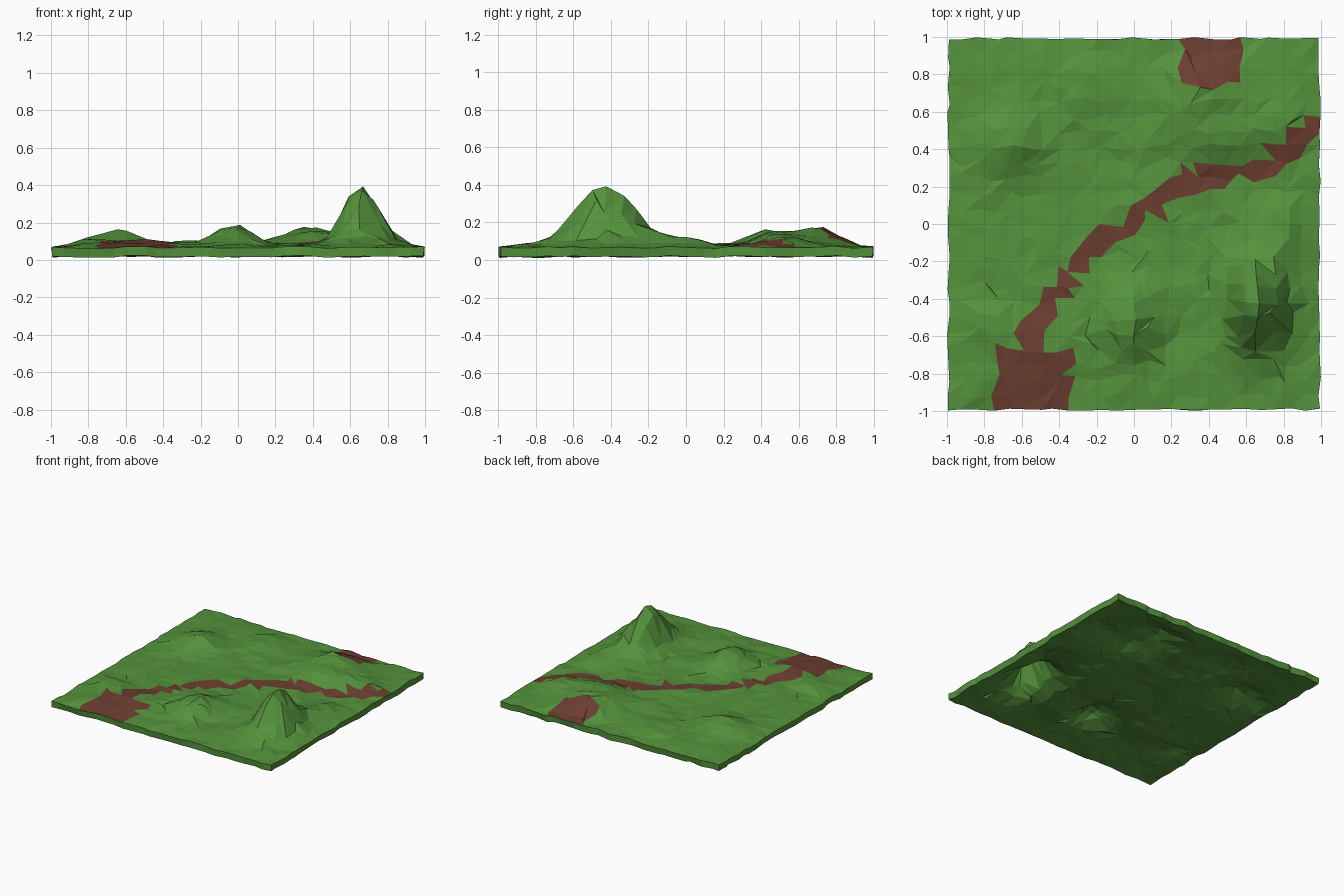
import bpy, bmesh, math, random
from mathutils import Vector, noise

if "Cube" in bpy.data.objects:
    bpy.data.objects.remove(bpy.data.objects["Cube"])

random.seed(7)
N = 24          # cells per side
HALF = 0.992    # half width of the slab
CELL = 2 * HALF / N

# hills: x, y, height, x spread, y spread
HILLS = [
    (0.655, -0.43, 0.275, 0.092, 0.150),   # main peak
    (0.68, -0.40, 0.045, 0.15, 0.26),      # its foot
    (0.78, -0.05, 0.045, 0.08, 0.12),      # north spur
    (-0.03, -0.52, 0.115, 0.10, 0.13),     # middle hill
    (-0.66, 0.44, 0.080, 0.13, 0.12),      # left hill
    (0.42, 0.46, 0.070, 0.16, 0.09),       # back right ridge
    (0.40, 0.70, 0.085, 0.17, 0.12),
    (0.74, 0.52, 0.040, 0.12, 0.10),
    (-0.55, -0.66, 0.030, 0.16, 0.12),     # rise below the path
    (-0.80, -0.54, 0.035, 0.08, 0.08),
    (-0.25, 0.72, 0.025, 0.10, 0.12),
]

ROAD = [(-0.56, -0.72), (-0.56, -0.56), (-0.43, -0.36), (-0.30, -0.20),
        (-0.10, -0.04), (0.10, 0.10), (0.30, 0.24), (0.50, 0.27),
        (0.70, 0.31), (0.84, 0.42), (1.0, 0.54)]
PATCHES = [(-0.74, -0.34, -1.0, -0.67), (0.25, 0.56, 0.74, 1.0)]


def height(x, y):
    edge = min(1.0, (HALF - max(abs(x), abs(y))) / 0.15)
    z = 0.067 + max(0, edge) * (0.012 + 0.016 * noise.noise(Vector((x * 4, y * 4, 3.1))))
    for hx, hy, h, sx, sy in HILLS:
        r = math.hypot((x - hx) / sx, (y - hy) / sy)
        z += h * math.exp(-0.5 * r ** 2.3) * (0.25 + 0.75 * max(0, edge))
    return z


def on_road(c):
    if any(a < c.x < b and d < c.y < e for a, b, d, e in PATCHES):
        return True
    p = Vector((c.x, c.y))
    for a, b in zip(ROAD, ROAD[1:]):
        a, b = Vector(a), Vector(b)
        t = max(0, min(1, (p - a).dot(b - a) / (b - a).length_squared))
        if (p - a.lerp(b, t)).length < 0.054:
            return True
    return False


def material(name, color):
    m = bpy.data.materials.new(name)
    m.diffuse_color = (*color, 1)
    m.use_nodes = True
    m.node_tree.nodes["Principled BSDF"].inputs["Base Color"].default_value = m.diffuse_color
    return m


# jittered grid of triangles
bm = bmesh.new()
grid = []
for j in range(N + 1):
    row = []
    for i in range(N + 1):
        jx = 0.007 if i in (0, N) else CELL * 0.32
        jy = 0.007 if j in (0, N) else CELL * 0.32
        x = -HALF + i * CELL + random.uniform(-jx, jx)
        y = -HALF + j * CELL + random.uniform(-jy, jy)
        z = height(x, y) + random.uniform(-0.006, 0.006)
        row.append(bm.verts.new((x, y, z)))
    grid.append(row)
for j in range(N):
    for i in range(N):
        a, b = grid[j][i], grid[j][i + 1]
        c, d = grid[j + 1][i + 1], grid[j + 1][i]
        tris = ((a, b, c), (a, c, d)) if random.random() < 0.5 else ((a, b, d), (b, c, d))
        for t in tris:
            f = bm.faces.new(t)
            f.material_index = 0 if on_road(f.calc_center_median()) else 1

mesh = bpy.data.meshes.new("terrain")
bm.to_mesh(mesh)
bm.free()
terrain = bpy.data.objects.new("terrain", mesh)
bpy.context.collection.objects.link(terrain)
mesh.materials.append(material("dirt", (0.15, 0.048, 0.03)))
mesh.materials.append(material("grass", (0.09, 0.29, 0.045)))

# hollow shell; underside and rim are always grass
shell = terrain.modifiers.new("shell", 'SOLIDIFY')
shell.thickness = 0.05
shell.offset = -1
shell.material_offset = 1
shell.material_offset_rim = 1
